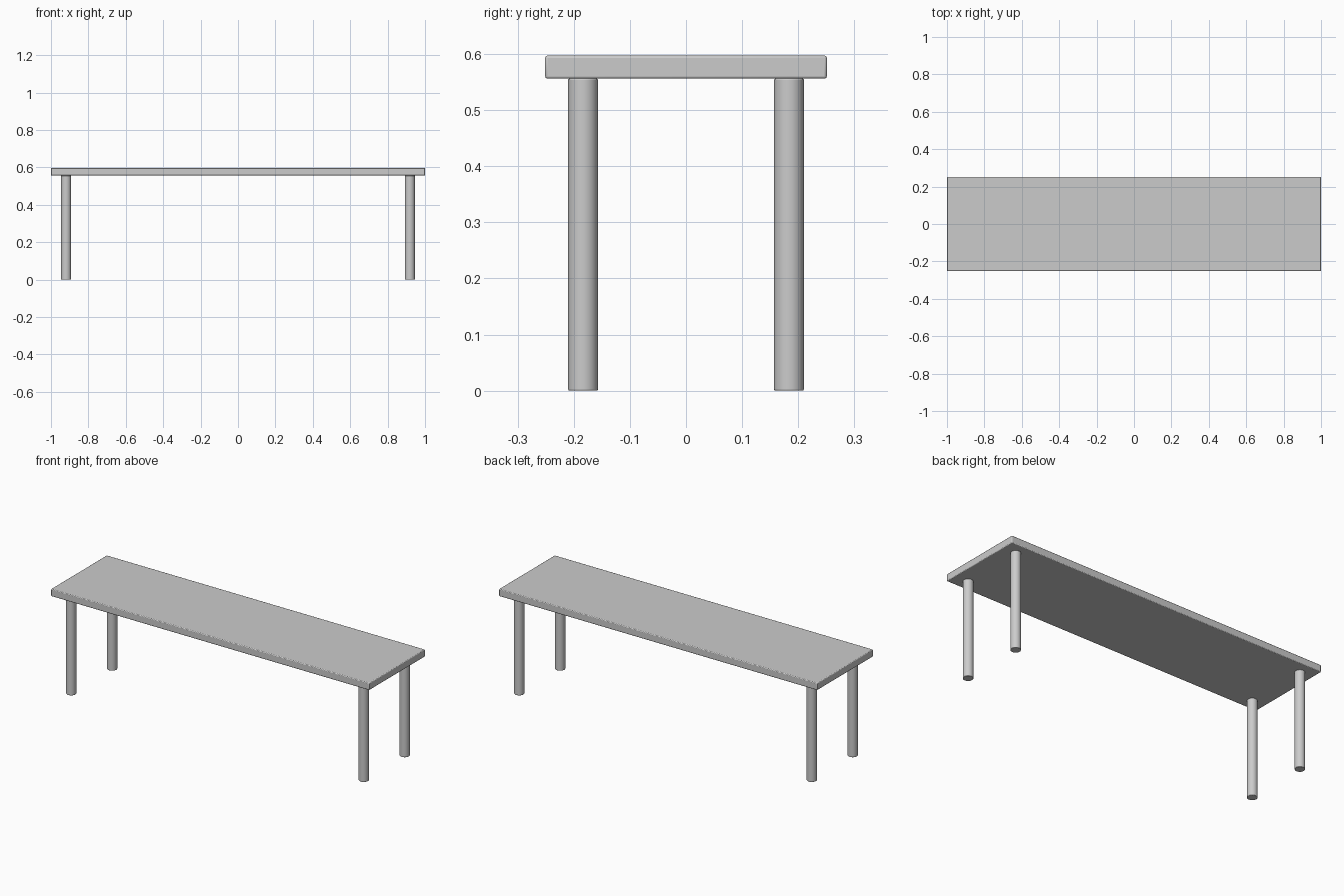
import bpy

if "Cube" in bpy.data.objects:
    bpy.data.objects.remove(bpy.data.objects["Cube"])

TOP_Z, UNDER_Z = 0.597, 0.556
LEG_X, LEG_Y, LEG_R = 0.919, 0.1835, 0.0265


def finish(obj, name, width, segments):
    """Name the part, ease its sharp edges and smooth its round faces."""
    obj.name = name
    bpy.ops.object.transform_apply(location=False, rotation=False, scale=True)
    bpy.ops.object.shade_smooth_by_angle(angle=0.6)
    bevel = obj.modifiers.new("eased_edges", 'BEVEL')
    bevel.width = width
    bevel.segments = segments
    bevel.limit_method = 'ANGLE'
    bevel.angle_limit = 0.8


# Flat rectangular top slab
bpy.ops.mesh.primitive_cube_add(size=1, location=(0, 0, (TOP_Z + UNDER_Z) / 2))
slab = bpy.context.object
slab.scale = (2.0, 0.502, TOP_Z - UNDER_Z)
finish(slab, "table_top", 0.004, 2)

# Four round legs, one near each corner
for side, sx in (("left", -1), ("right", 1)):
    for end, sy in (("front", -1), ("back", 1)):
        bpy.ops.mesh.primitive_cylinder_add(
            vertices=32, radius=LEG_R, depth=UNDER_Z,
            location=(sx * LEG_X, sy * LEG_Y, UNDER_Z / 2))
        finish(bpy.context.object, f"{end}_{side}_leg", 0.002, 2)
